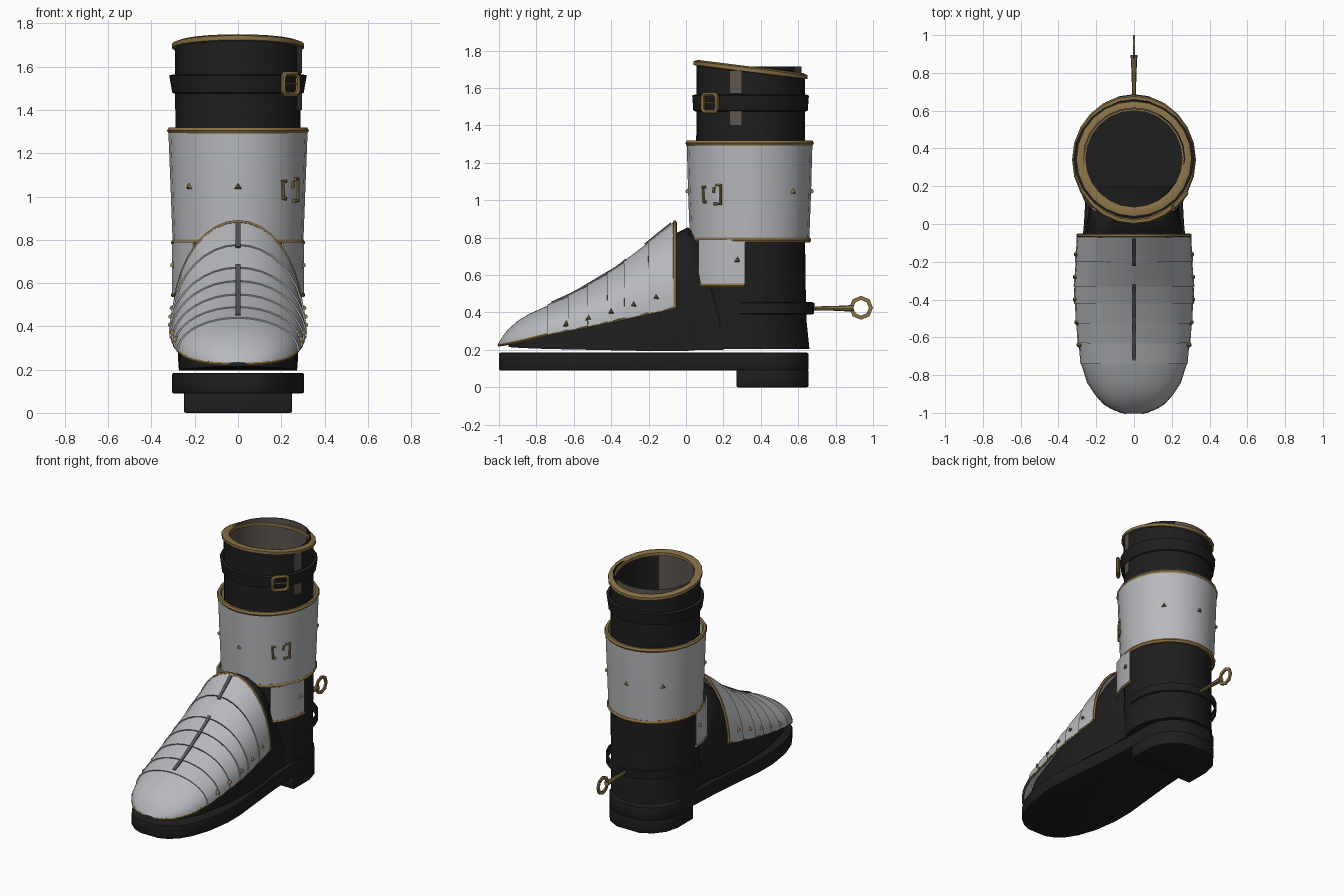
import bpy, bmesh, math
from mathutils import Vector

if "Cube" in bpy.data.objects:
    bpy.data.objects.remove(bpy.data.objects["Cube"], do_unlink=True)


def material(name, r, g, b):
    m = bpy.data.materials.new(name)
    m.use_nodes = True
    m.diffuse_color = (r, g, b, 1)
    m.node_tree.nodes["Principled BSDF"].inputs["Base Color"].default_value = (r, g, b, 1)
    return m


BLACK = material("black_leather", 0.013, 0.013, 0.013)
STEEL = material("pale_steel", 0.47, 0.48, 0.5)
GOLD = material("aged_gold", 0.25, 0.165, 0.062)
BROWN = material("brown_lining", 0.11, 0.09, 0.075)
GREY = material("dark_steel", 0.09, 0.09, 0.1)


def finish(ob, mat):
    """Apply modifiers, assign the colour and shade with sharp edges kept."""
    ob.data.materials.append(mat)
    bpy.ops.object.select_all(action='DESELECT')
    ob.select_set(True)
    bpy.context.view_layer.objects.active = ob
    bpy.ops.object.convert(target='MESH')
    bpy.ops.object.shade_smooth_by_angle(angle=math.radians(40))
    return bpy.context.object


def add_mesh(name, bm):
    bmesh.ops.recalc_face_normals(bm, faces=bm.faces)
    me = bpy.data.meshes.new(name)
    bm.to_mesh(me)
    bm.free()
    ob = bpy.data.objects.new(name, me)
    bpy.context.collection.objects.link(ob)
    return ob


def loft(name, rings, mat, closed=True, caps=False, thick=0, bevel=0):
    """Skin a surface over rings of equal point count."""
    bm = bmesh.new()
    rows = [[bm.verts.new(p) for p in ring] for ring in rings]
    n = len(rows[0])
    for a, b in zip(rows, rows[1:]):
        for i in range(n if closed else n - 1):
            j = (i + 1) % n
            bm.faces.new((a[i], a[j], b[j], b[i]))
    if caps:
        bm.faces.new(rows[0])
        bm.faces.new(rows[-1])
    ob = add_mesh(name, bm)
    if thick:
        mod = ob.modifiers.new("thickness", 'SOLIDIFY')
        mod.thickness, mod.offset = thick, 0
    if bevel:
        mod = ob.modifiers.new("edge", 'BEVEL')
        mod.width, mod.segments = bevel, 2
    return finish(ob, mat)


def tube(name, pts, r, mat, cyclic=False):
    cu = bpy.data.curves.new(name, 'CURVE')
    cu.dimensions, cu.bevel_depth, cu.bevel_resolution = '3D', r, 1
    cu.use_fill_caps = True
    sp = cu.splines.new('POLY')
    sp.points.add(len(pts) - 1)
    for q, p in zip(sp.points, pts):
        q.co = (*p, 1)
    sp.use_cyclic_u = cyclic
    ob = bpy.data.objects.new(name, cu)
    bpy.context.collection.objects.link(ob)
    return finish(ob, mat)


def around(deg, rx, ry, cy, z):
    a = math.radians(deg)
    return Vector((rx * math.cos(a), cy + ry * math.sin(a), z))


def ring(rx, ry, cy, z, slope=0, n=24):
    pts = [around(360 * i / n, rx, ry, cy, z) for i in range(n)]
    for p in pts:
        p.z += slope * (p.y - cy)
    return pts


def rivet(name, pos, normal, size=0.023):
    bm = bmesh.new()
    bmesh.ops.create_cone(bm, cap_ends=True, segments=3, radius1=size, radius2=0.008, depth=0.02)
    ob = add_mesh(name, bm)
    ob.location = pos
    ob.rotation_euler = Vector(normal).to_track_quat('Z', 'Y').to_euler()
    finish(ob, GOLD)


def sample(keys, y):
    """Interpolate section values along the foot."""
    for a, b in zip(keys, keys[1:]):
        if y <= b[0]:
            t = max(0, (y - a[0]) / (b[0] - a[0]))
            return [p + (q - p) * t for p, q in zip(a[1:], b[1:])]
    return keys[-1][1:]


def arch(y, w, low, top, power=1, n=18):
    pts = []
    for i in range(n + 1):
        c, s = math.cos(math.pi * i / n), max(0, math.sin(math.pi * i / n))
        pts.append(Vector((math.copysign(w * abs(c) ** power, c), y, low + (top - low) * s ** power)))
    return pts


# Sole and heel
SOLE = [(-1, .07), (-.975, .13), (-.93, .185), (-.85, .235), (-.72, .28), (-.55, .305), (-.4, .305),
        (-.2, .285), (0, .265), (.27, .25), (.45, .25), (.54, .225), (.61, .17), (.655, .09)]


def slab(name, outline, z0, z1):
    loop = [(w, y) for y, w in outline] + [(-w, y) for y, w in reversed(outline)]
    loft(name, [[(x, y, z) for x, y in loop] for z in (z0, z1)], BLACK, caps=True, bevel=0.008)


slab("sole", SOLE, 0.09, 0.185)
slab("heel", [k for k in SOLE if k[0] > 0.2], 0, 0.095)

# Leather foot and shaft
FOOT = [(-.95, .08, .215, .23), (-.88, .17, .21, .3), (-.75, .23, .205, .385), (-.5, .268, .2, .495),
        (-.25, .273, .195, .635), (-.08, .262, .195, .81), (.01, .25, .195, .855), (.07, .24, .2, .8), (.2, .24, .2, .5)]
loft("leather_foot", [arch(*k, power=0.7) for k in FOOT], BLACK, caps=True)
CY = 0.345
loft("leather_shaft", [ring(.275, .315, CY, .205), ring(.28, .3, CY, .35), ring(.287, .293, CY, .6),
                       ring(.29, .29, CY, 1.4), ring(.292, .29, CY, 1.695, -0.13)], BLACK)
loft("heel_base", [ring(.27, .31, CY, .205), ring(.27, .31, CY, .22)], BLACK, caps=True)
lining = loft("shaft_lining", [ring(.268, .268, CY, .23), ring(.268, .268, CY, 1.715)], BROWN, thick=0.008)
lining.data.materials.append(BLACK)
for f in lining.data.polygons:
    f.material_index = 1 if f.center.x > 0.14 else 0
loft("top_trim", [ring(r, r, CY, z, -0.125) for r, z in
                  ((.285, 1.682), (.305, 1.686), (.305, 1.706), (.28, 1.715), (.255, 1.708), (.255, 1.686), (.285, 1.682))],
     GOLD)

# Pull tabs on the shaft
for z0, z1 in ((1.57, 1.695), (1.4, 1.48)):
    loft("pull_tab", [[around(d, .296, .296, CY, z) for d in (-22, -15, -9)] for z in (z0, z1)],
         BROWN, closed=False, thick=0.006)

# Upper strap with buckle
loft("upper_strap", [ring(.295, .295, CY, 1.475), ring(.304, .306, CY, 1.48),
                     ring(.318, .312, CY, 1.56), ring(.295, .295, CY, 1.565)], BLACK)
out = Vector((math.cos(math.radians(-42)), math.sin(math.radians(-42)), 0))
side = Vector((-out.y, out.x, 0))
centre = Vector((0, CY, 1.52)) + out * 0.327
frame = [(-.05, -.033), (-.037, -.047), (.037, -.047), (.05, -.033), (.05, .033), (.037, .047), (-.037, .047), (-.05, .033)]
tube("buckle_frame", [centre + side * u + Vector((0, 0, v)) for u, v in frame], .013, GOLD, True)
tube("buckle_pin", [centre - side * .05, centre + side * .05], .006, GOLD)

# Shin guard with trims, rivets and clasp
GY = 0.34
loft("shin_guard", [ring(.298, .315, GY, .785), ring(.308, .325, GY, 1.05), ring(.318, .332, GY, 1.305)],
     STEEL, thick=0.008)
tube("shin_lower_trim", ring(.295, .314, GY, .787), .016, GOLD, True)
tube("shin_upper_trim", ring(.312, .328, GY, 1.305), .016, GOLD, True)
for d in (-136, -90, 45, 90, 135):
    p = around(d, .315, .332, GY, 1.045)
    rivet("shin_rivet", p, p - Vector((0, GY, 1.045)))


def on_guard(pairs):
    return [around(d, .314, .33, GY, z) for d, z in pairs]


tube("clasp_bar", on_guard([(-45, 1.07), (-49, 1.07), (-48, .99), (-45, .99)]), .009, GOLD)
tube("clasp_hook", on_guard([(-36, 1.04), (-35, 1.07)]), .008, GOLD)
tube("clasp_catch", on_guard([(-33, 1.08), (-28, 1.08), (-28, .98), (-35, .98)]), .009, GOLD)

# Ankle side plates
SIDE = [(.3, .315), (.288, .22), (.255, .13), (.205, .07)]
for s in (1, -1):
    path = [[Vector((s * x, y, z)) for x, y in SIDE] for z in (.545, .79)]
    loft("ankle_plate", path, STEEL, closed=False, thick=0.008)
    tube("ankle_plate_trim", path[0], .011, GOLD)
    rivet("ankle_rivet", (s * .303, .275, .68), (s, 0, 0))

# Toe cap and overlapping lames
TOE = [(-1, .04, .226, .232), (-.98, .1, .228, .265), (-.95, .155, .234, .305), (-.9, .2, .244, .35),
       (-.84, .24, .258, .387), (-.74, .272, .283, .432), (-.6, .292, .31, .495), (-.37, .31, .358, .632),
       (-.06, .295, .425, .882)]
loft("toe_cap", [arch(*k) for k in TOE[:6]] + [arch(-.71, *sample(TOE, -.71))], STEEL, closed=False, thick=0.008)
EDGES = [-.74, -.63, -.525, -.42, -.33, -.2, -.06]
for a, b in zip(EDGES, EDGES[1:]):
    w, low, top = sample(TOE, a)
    w2, low2, top2 = sample(TOE, b)
    loft("foot_lame", [arch(a, w + .007, low, top + .006), arch(b, w2, low2, top2)],
         STEEL, closed=False, thick=0.01)
tube("instep_trim", arch(*TOE[-1]), .011, GOLD)
for s in (1, -1):
    tube("lower_edge_trim", [(s * k[1], k[0], k[2]) for k in TOE], .008, GOLD)
    for y in (-.64, -.52, -.4, -.28, -.16):
        w, low, top = sample(TOE, y)
        t = 0.2
        rivet("foot_rivet", (s * (w * math.cos(t) + .012), y, low + (top - low) * math.sin(t)), (s, 0, t))

# Ridge strips along the instep
for y0, y1 in ((-.72, -.32), (-.22, -.08)):
    ys = [y0 + (y1 - y0) * i / 8 for i in range(9)]
    loft("ridge_strip", [[(x, y, sample(TOE, y)[2] + .012) for x in (-.011, .011)] for y in ys],
         GREY, closed=False, thick=0.009)

# Spur strap, tapered neck and flat rowel
loft("spur_strap", [ring(.285, .29, .385, .39), ring(.295, .3, .385, .395),
                    ring(.295, .302, .385, .45), ring(.285, .29, .385, .455)], BLACK)


def wheel(x, r, y=0.936):
    return [(x, y + r * math.cos(i * math.pi / 4), .425 + r * math.sin(i * math.pi / 4)) for i in range(8)]


loft("spur_neck", [[(r * math.cos(i * math.pi / 4), y, .422 + r * math.sin(i * math.pi / 4)) for i in range(8)]
                   for y, r in ((.67, .01), (.8, .013), (.895, .018))], GOLD, caps=True)
loft("spur_rowel", [wheel(x, r) for x, r in ((.006, .064), (.006, .042), (-.006, .042), (-.006, .064), (.006, .064))], GOLD)
